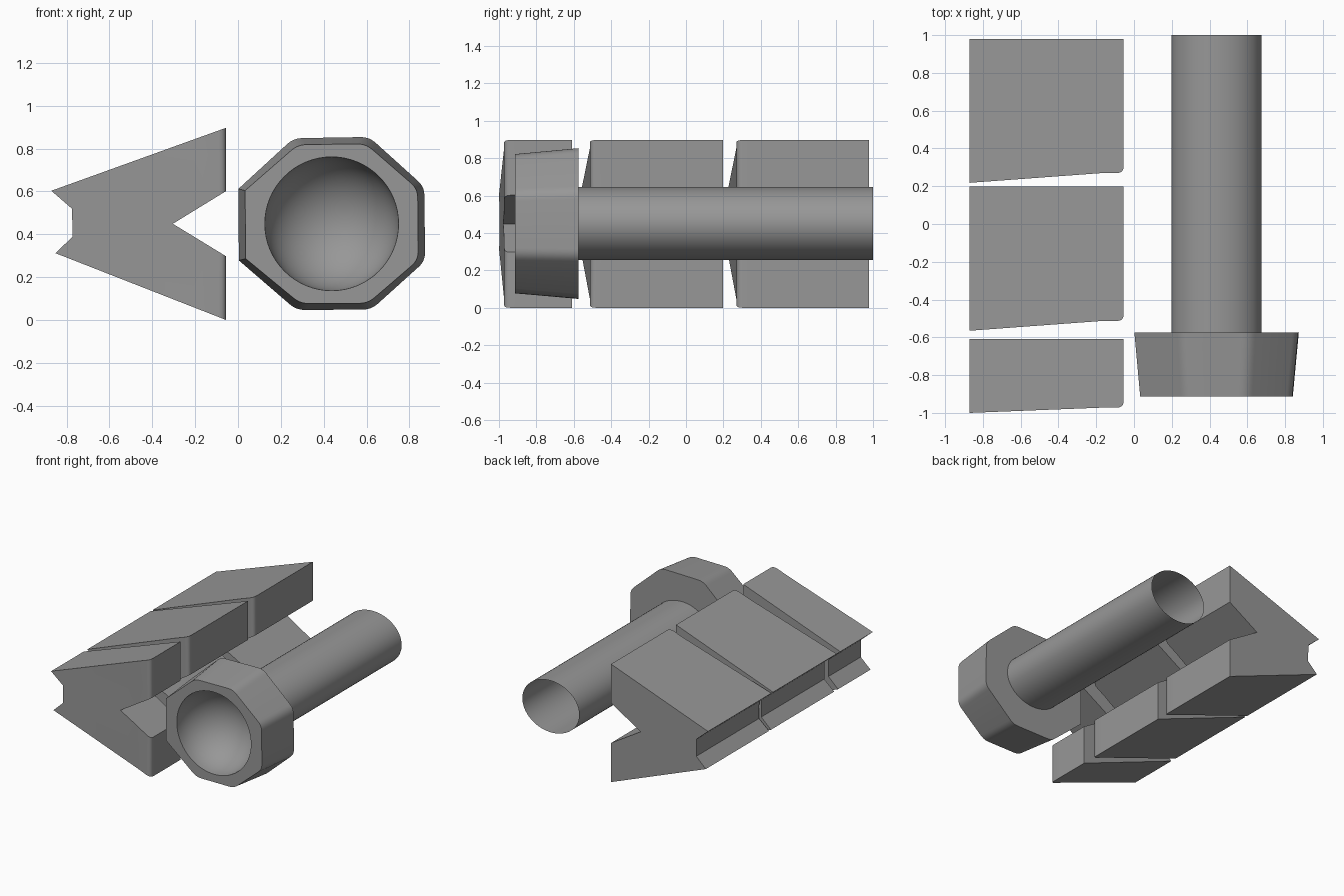
import bpy, bmesh, math
from mathutils import Vector

if "Cube" in bpy.data.objects:
    bpy.data.objects.remove(bpy.data.objects["Cube"])

# Dark grey used on every part
grey = bpy.data.materials.new("dark_grey")
grey.diffuse_color = (0.31, 0.31, 0.31, 1)
grey.use_nodes = True
grey.node_tree.nodes["Principled BSDF"].inputs["Base Color"].default_value = grey.diffuse_color


def loft(name, loop_a, loop_b, caps=True):
    """Solid or open tube between two matching loops of 3D points."""
    bm = bmesh.new()
    a = [bm.verts.new(p) for p in loop_a]
    b = [bm.verts.new(p) for p in loop_b]
    n = len(a)
    for i in range(n):
        j = (i + 1) % n
        bm.faces.new((a[i], a[j], b[j], b[i]))
    if caps:
        bm.faces.new(a)
        bm.faces.new(b)
    bmesh.ops.recalc_face_normals(bm, faces=bm.faces)
    me = bpy.data.meshes.new(name)
    bm.to_mesh(me)
    bm.free()
    me.materials.append(grey)
    ob = bpy.data.objects.new(name, me)
    bpy.context.collection.objects.link(ob)
    return ob


def rounded(points, radii, steps=5):
    """Round the corners of a 2D outline; radius 0 keeps the corner sharp."""
    out = []
    for i, (p, r) in enumerate(zip(points, radii)):
        p = Vector(p)
        if r == 0:
            out.append(p)
            continue
        s = p + (Vector(points[i - 1]) - p).normalized() * r
        e = p + (Vector(points[(i + 1) % len(points)]) - p).normalized() * r
        for k in range(steps + 1):
            t = k / steps
            out.append(s * (1 - t) ** 2 + p * (2 * t * (1 - t)) + e * t * t)
    return out


def select_only(ob):
    bpy.ops.object.select_all(action='DESELECT')
    ob.select_set(True)
    bpy.context.view_layer.objects.active = ob


def cut(ob, cutter, operation):
    mod = ob.modifiers.new("cut", 'BOOLEAN')
    mod.object, mod.operation, mod.solver = cutter, operation, 'EXACT'
    select_only(ob)
    bpy.ops.object.modifier_apply(modifier=mod.name)
    bpy.data.objects.remove(cutter)


def smooth(ob):
    select_only(ob)
    bpy.ops.object.shade_smooth_by_angle(angle=math.radians(30))


# Notched wedge blocks: one profile, each trimmed by its own plan outline
profile = [(-0.055, 0.897), (-0.055, 0.602), (-0.304, 0.449), (-0.055, 0.297),
           (-0.055, 0.0), (-0.852, 0.312), (-0.772, 0.388), (-0.774, 0.519),
           (-0.871, 0.603)]
blocks = [("front_block", -1.0, -0.972, -0.609),
          ("middle_block", -0.565, -0.513, 0.198),
          ("rear_block", 0.218, 0.27, 0.979)]
for name, y_outer, y_inner, y_back in blocks:
    block = loft(name, [(x, y_outer - 0.1, z) for x, z in profile],
                 [(x, y_back, z) for x, z in profile])
    slope = (y_inner - y_outer) / 0.706
    plan = rounded([(-0.95, y_outer - 0.079 * slope), (-0.165, y_inner),
                    (-0.055, y_inner), (-0.055, y_inner + 0.1),
                    (0.1, y_inner + 0.1), (0.1, y_back + 0.1),
                    (-0.95, y_back + 0.1)],
                   [0, 0, 0.035, 0, 0, 0, 0])
    trim = loft("trim", [(x, y, -0.1) for x, y in plan],
                [(x, y, 1.0) for x, y in plan])
    cut(block, trim, 'INTERSECT')
    smooth(block)

# Bolt head: tapered octagon with a round bowl in its front
wide = [(0.002, 0.612), (0.004, 0.278), (0.272, 0.047), (0.622, 0.049),
        (0.873, 0.275), (0.869, 0.622), (0.612, 0.854), (0.259, 0.848)]
narrow = [(0.033, 0.604), (0.036, 0.286), (0.29, 0.077), (0.606, 0.078),
          (0.841, 0.28), (0.838, 0.612), (0.596, 0.822), (0.279, 0.818)]
radii = [0, 0] + [0.04] * 6
head = loft("bolt_head", [(x, -0.914, z) for x, z in rounded(narrow, radii)],
            [(x, -0.574, z) for x, z in rounded(wide, radii)])
bpy.ops.mesh.primitive_uv_sphere_add(segments=64, ring_count=32, radius=1,
                                     location=(0.437, -0.914, 0.449),
                                     rotation=(math.pi / 2, 0, 0))
bowl = bpy.context.object
bowl.scale = (0.312, 0.312, 0.3)
bowl.hide_render = True
bowl.data.materials.append(grey)
cut(head, bowl, 'DIFFERENCE')
smooth(head)

# Bolt shaft: slightly oval tube, open at the rear
oval = [(0.437 + 0.239 * math.cos(a), 0.451 + 0.196 * math.sin(a))
        for a in (math.tau * i / 64 for i in range(64))]
shaft = loft("bolt_shaft", [(x, -0.574, z) for x, z in oval],
             [(x, 1.0, z) for x, z in oval], caps=False)
smooth(shaft)
